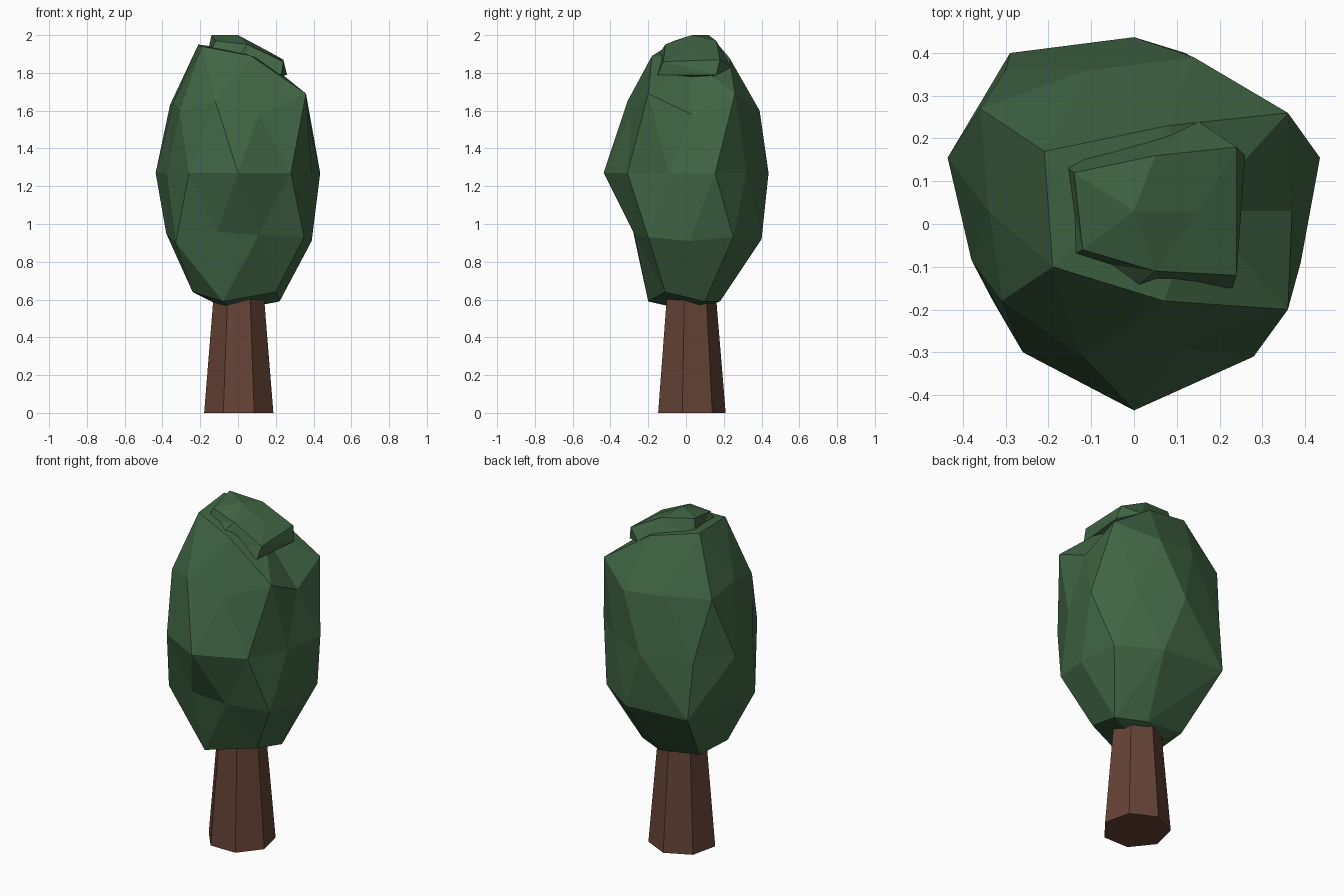
import bpy, bmesh, math
from mathutils import Vector


def material(name, rgb):
    m = bpy.data.materials.new(name)
    m.diffuse_color = (*rgb, 1)
    return m


GREEN = material("leaf green", (0.052, 0.13, 0.058))
BROWN = material("bark brown", (0.13, 0.055, 0.037))


def finish(name, bm, mat):
    bmesh.ops.recalc_face_normals(bm, faces=bm.faces)
    mesh = bpy.data.meshes.new(name)
    bm.to_mesh(mesh)
    bm.free()
    mesh.materials.append(mat)
    obj = bpy.data.objects.new(name, mesh)
    bpy.context.collection.objects.link(obj)


def faceted_blob(name, points, centre, size, mat):
    """Triangulate points over a sphere, then put them back in place (keeps dents)."""
    c = Vector(centre)
    bm = bmesh.new()
    home = {}
    for p in points:
        d = Vector(p) - c
        d = Vector([d[i] / size[i] for i in range(3)]).normalized()
        home[bm.verts.new(d)] = Vector(p)
    bmesh.ops.convex_hull(bm, input=list(bm.verts))
    for v in bm.verts:
        v.co = home[v]
    finish(name, bm, mat)


# Trunk: tapered seven-sided column
bm = bmesh.new()
bmesh.ops.create_cone(bm, cap_ends=True, segments=7, radius1=0.19, radius2=0.138, depth=0.64)
for v in bm.verts:
    a = round((math.atan2(v.co.y, v.co.x) - math.pi / 2) / (math.tau / 7)) * math.tau / 7
    a += math.pi / 2
    r = 0.188 if v.co.z < 0 else 0.135
    v.co = (r * math.cos(a) + 0.004, r * math.sin(a) + 0.022, v.co.z + 0.32)
finish("trunk", bm, BROWN)

# Main crown: irregular faceted egg, ring by ring from the bottom
crown = [
    (-0.04, 0.02, 0.54),
    (-0.08, -0.20, 0.59), (0.20, -0.11, 0.64), (0.22, 0.10, 0.59),
    (0.05, 0.18, 0.59), (-0.20, 0.16, 0.62), (-0.24, -0.05, 0.64),
    (-0.11, -0.28, 0.96), (0.11, -0.27, 0.94), (0.35, -0.20, 0.93),
    (0.39, 0.02, 0.91), (0.35, 0.25, 0.93), (0.12, 0.40, 0.92),
    (-0.29, 0.40, 0.94), (-0.38, 0.12, 0.95), (-0.33, -0.18, 0.90),
    (0.00, -0.436, 1.27), (0.28, -0.31, 1.27), (0.39, -0.09, 1.27),
    (0.435, 0.155, 1.27), (0.25, 0.32, 1.27), (0.00, 0.437, 1.27),
    (-0.30, 0.36, 1.27), (-0.436, 0.155, 1.27), (-0.38, -0.085, 1.27),
    (-0.26, -0.30, 1.27),
    (-0.12, -0.31, 1.65), (0.11, -0.29, 1.58), (0.36, -0.20, 1.69),
    (0.37, 0.03, 1.58), (0.36, 0.26, 1.69), (0.14, 0.39, 1.60),
    (-0.11, 0.36, 1.62), (-0.36, 0.27, 1.63), (-0.34, 0.03, 1.65),
    (-0.31, -0.18, 1.60),
    (-0.21, 0.17, 1.95), (-0.19, -0.10, 1.94), (0.07, -0.18, 1.89),
    (0.15, 0.03, 1.86), (0.08, 0.23, 1.88), (-0.06, 0.03, 1.93),
]
faceted_blob("crown", crown, (0, 0, 1.27), (0.436, 0.436, 0.73), GREEN)

# Small tuft of leaves on the top
tuft = [
    (-0.165, 0.14, 1.89), (-0.16, -0.08, 1.88), (-0.07, -0.21, 1.80),
    (0.06, -0.15, 1.82), (0.23, -0.15, 1.79), (0.26, 0.16, 1.79),
    (0.15, 0.24, 1.83), (-0.10, 0.17, 1.89),
    (-0.14, 0.12, 2.00), (-0.12, -0.06, 1.97), (0.05, -0.11, 1.95),
    (0.24, -0.12, 1.86), (0.15, 0.03, 1.92), (0.24, 0.18, 1.87),
    (0.05, 0.16, 1.97), (0.00, 0.03, 2.00), (0.03, 0.02, 1.72),
]
faceted_blob("top_tuft", tuft, (0.03, 0.02, 1.82), (0.2, 0.2, 0.14), GREEN)
